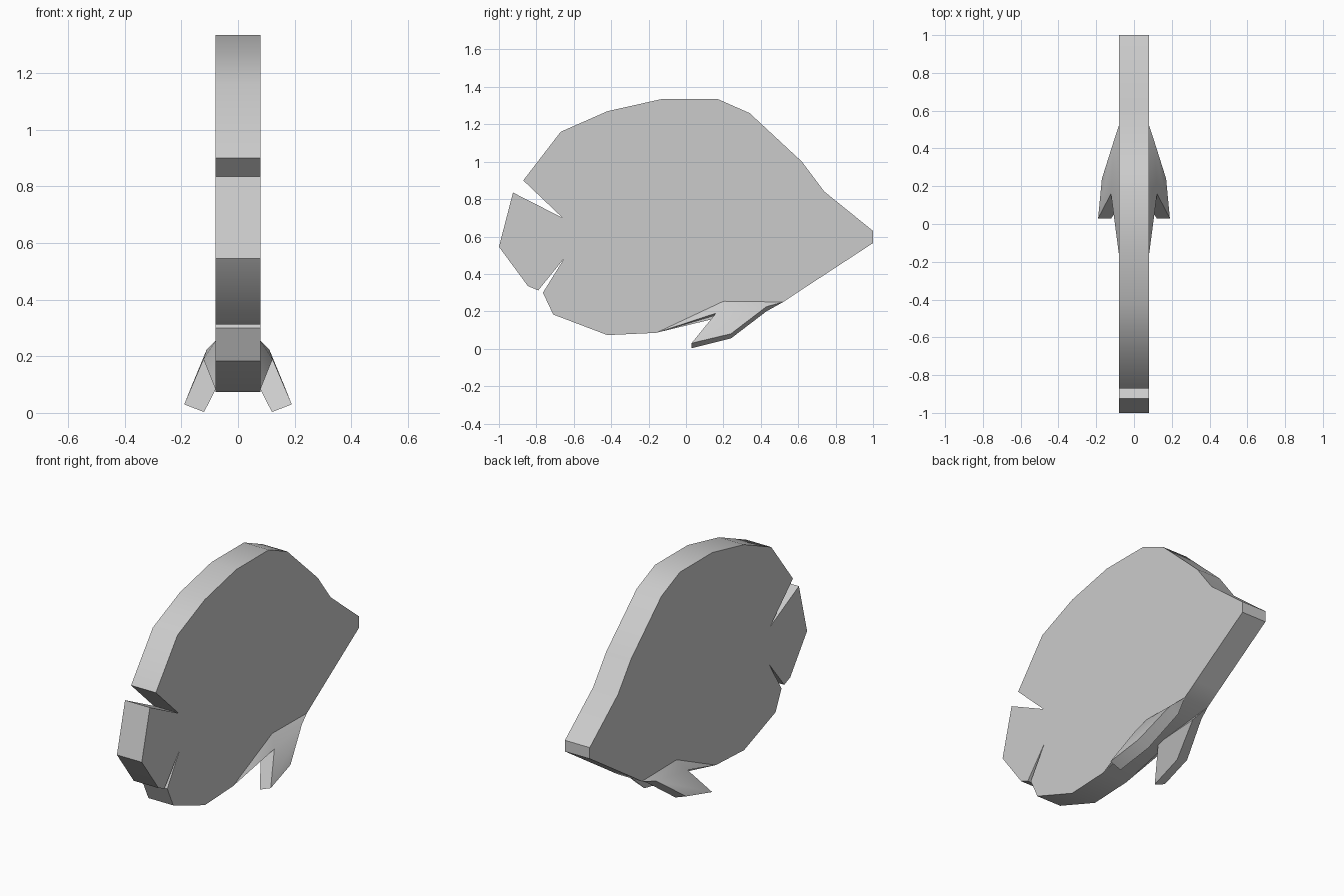
import bpy, bmesh, math

if "Cube" in bpy.data.objects:
    bpy.data.objects.remove(bpy.data.objects["Cube"])

grey = bpy.data.materials.new("plain grey")
grey.diffuse_color = (0.6, 0.6, 0.6, 1)
grey.use_nodes = True
grey.node_tree.nodes["Principled BSDF"].inputs["Base Color"].default_value = grey.diffuse_color


def make(name, bm):
    bmesh.ops.recalc_face_normals(bm, faces=bm.faces)
    mesh = bpy.data.meshes.new(name)
    bm.to_mesh(mesh)
    bm.free()
    mesh.materials.append(grey)
    ob = bpy.data.objects.new(name, mesh)
    bpy.context.collection.objects.link(ob)
    bpy.ops.object.select_all(action='DESELECT')
    ob.select_set(True)
    bpy.context.view_layer.objects.active = ob
    bpy.ops.object.shade_smooth_by_angle(angle=math.radians(31))
    return ob


# Flat body with notched end: side outline (y, z), extruded across x
HALF = 0.08
outline = [(-0.87, 0.90), (-0.67, 1.16), (-0.42, 1.27), (-0.13, 1.335), (0.17, 1.335),
           (0.34, 1.26), (0.62, 1.0), (0.74, 0.84), (1.0, 0.63), (1.0, 0.565),
           (0.61, 0.31), (0.52, 0.25), (-0.16, 0.085), (-0.42, 0.073), (-0.71, 0.183),
           (-0.765, 0.30), (-0.65, 0.485), (-0.79, 0.312), (-0.845, 0.335),
           (-1.0, 0.545), (-0.925, 0.835), (-0.66, 0.70)]
bm = bmesh.new()
face = bm.faces.new([bm.verts.new((-HALF, y, z)) for y, z in outline])
ext = bmesh.ops.extrude_face_region(bm, geom=[face])
bmesh.ops.translate(bm, vec=(2 * HALF, 0, 0),
                    verts=[g for g in ext["geom"] if isinstance(g, bmesh.types.BMVert)])
make("body", bm)

# Splayed lower fins: outer corners, inner corners (lower case) and root on the body side
corners = {
    "A": (0.08, 0.52, 0.25), "B": (0.11, 0.43, 0.225), "C": (0.17, 0.24, 0.08),
    "D": (0.19, 0.03, 0.03), "E": (0.122, 0.16, 0.19), "F": (0.08, -0.16, 0.085),
    "T": (0.079, 0.2, 0.255),
    "b": (0.05, 0.43, 0.2), "c": (0.10, 0.24, 0.055), "d": (0.12, 0.03, 0.003),
    "e": (0.035, 0.16, 0.168),
}
faces = ["BCDE", "ABT", "TBE", "TEF", "FEe", "EDde", "DCcd", "CBbc", "BAb", "bcde", "Abe"]
for side, sign in (("left", -1), ("right", 1)):
    bm = bmesh.new()
    v = {k: bm.verts.new((sign * x, y, z)) for k, (x, y, z) in corners.items()}
    for f in faces:
        bm.faces.new([v[k] for k in f])
    # close the hidden root inside the body
    for f in ("ATe", "TFe"):
        bm.faces.new([v[k] for k in f])
    make(side + "_fin", bm)
